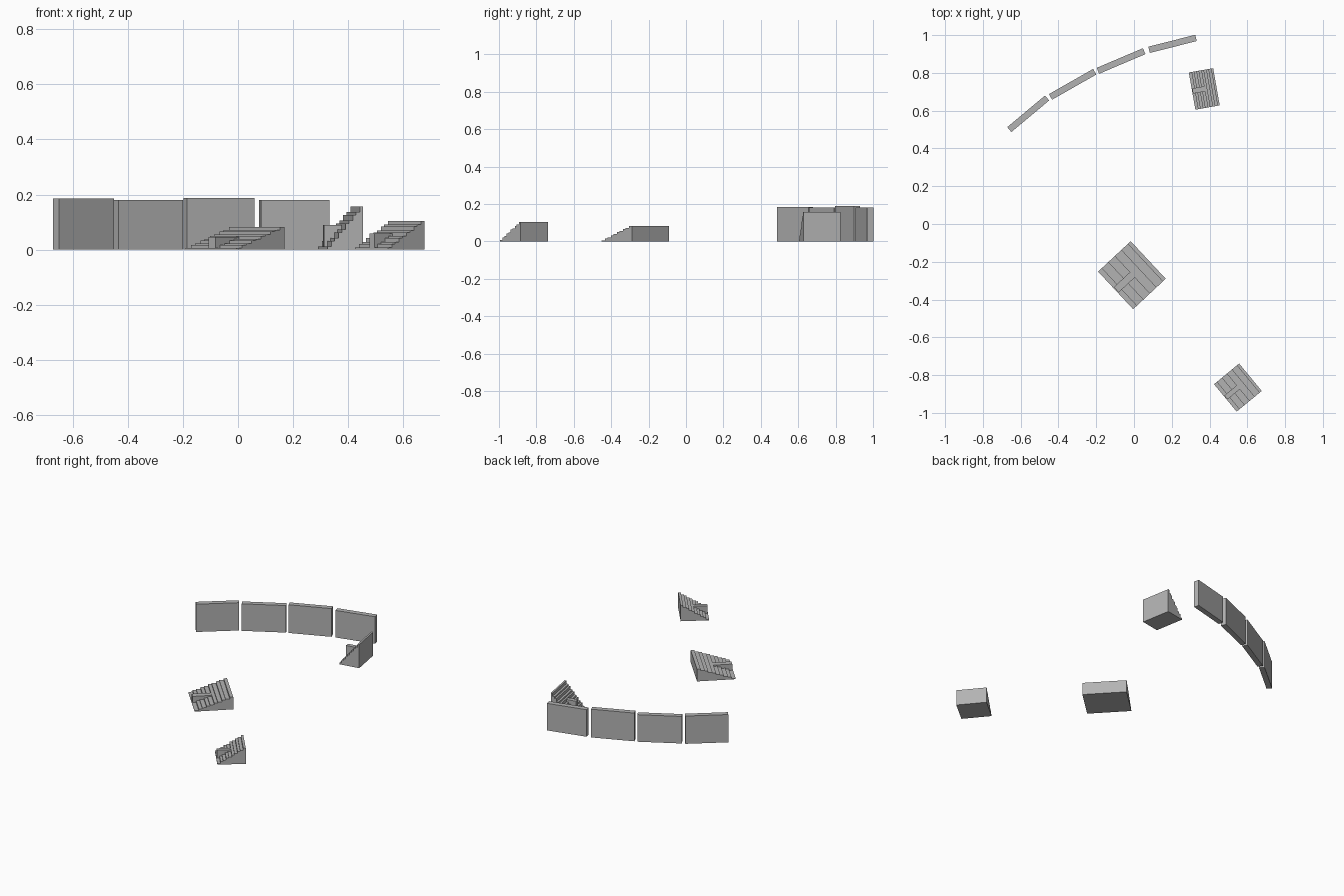
import bpy, bmesh, math
from mathutils import Vector, Matrix

cube = bpy.data.objects.get("Cube")
if cube:
    bpy.data.objects.remove(cube, do_unlink=True)

# Single concrete material
concrete = bpy.data.materials.new("concrete_grey")
concrete.use_nodes = True
GREY = (0.45, 0.45, 0.45, 1)
concrete.diffuse_color = GREY
concrete.node_tree.nodes["Principled BSDF"].inputs["Base Color"].default_value = GREY


def finish(name, bm, matrix):
    bmesh.ops.recalc_face_normals(bm, faces=bm.faces)
    mesh = bpy.data.meshes.new(name)
    bm.to_mesh(mesh)
    bm.free()
    mesh.transform(matrix)
    mesh.materials.append(concrete)
    obj = bpy.data.objects.new(name, mesh)
    bpy.context.collection.objects.link(obj)
    return obj


def box(name, size, centre, matrix):
    bm = bmesh.new()
    bmesh.ops.create_cube(bm, size=1)
    bmesh.ops.scale(bm, vec=size, verts=bm.verts)
    bmesh.ops.translate(bm, vec=centre, verts=bm.verts)
    return finish(name, bm, matrix)


def wall(name, start, end, height, thickness=0.034):
    a, b = Vector((*start, 0)), Vector((*end, 0))
    d = b - a
    place = Matrix.Translation((a + b) / 2) @ Matrix.Rotation(math.atan2(d.y, d.x), 4, "Z")
    box(name, (d.length, thickness, height), (0, 0, height / 2), place)


def stand(name, centre, depth, width, height, angle, rows=5):
    """Terraced seating that climbs along local +x."""
    place = Matrix.Translation((*centre, 0)) @ Matrix.Rotation(math.radians(angle), 4, "Z")
    # Side profile: each row is a tread followed by a raised bench
    profile = [(-depth / 2, 0)]
    run, rise = depth / rows, height / rows
    for i in range(rows):
        x0, z0 = -depth / 2 + i * run, i * rise
        xm, zt = x0 + run * 0.55, z0 + rise * 0.35
        profile += [(x0, zt), (xm, zt), (xm, z0 + rise), (x0 + run, z0 + rise)]
    profile.append((depth / 2, 0))
    bm = bmesh.new()
    face = bm.faces.new([bm.verts.new((x, -width / 2, z)) for x, z in profile])
    side = bmesh.ops.extrude_face_region(bm, geom=[face])
    bmesh.ops.translate(bm, vec=(0, width, 0),
                        verts=[v for v in side["geom"] if isinstance(v, bmesh.types.BMVert)])
    finish(name + "_terraces", bm, place)
    # Entrance block in the middle of the lower rows
    length, top = depth * 0.56, height * 0.57
    box(name + "_entrance", (length, width * 0.14, top),
        (-depth / 2 + length / 2 + depth * 0.02, 0, top / 2), place)


# Curved row of perimeter walls
wall("wall_outer_right", (-0.66, 0.50), (-0.46, 0.667), 0.185)
wall("wall_inner_right", (-0.442, 0.673), (-0.208, 0.806), 0.18)
wall("wall_inner_left", (-0.191, 0.811), (0.054, 0.915), 0.188)
wall("wall_outer_left", (0.08, 0.922), (0.328, 0.985), 0.18)

# Three seating stands
stand("middle_stand", (-0.011, -0.271), 0.236, 0.272, 0.082, 43)
stand("front_stand", (0.55, -0.866), 0.172, 0.188, 0.104, 39.5)
stand("back_stand", (0.372, 0.715), 0.131, 0.2, 0.157, 10)
